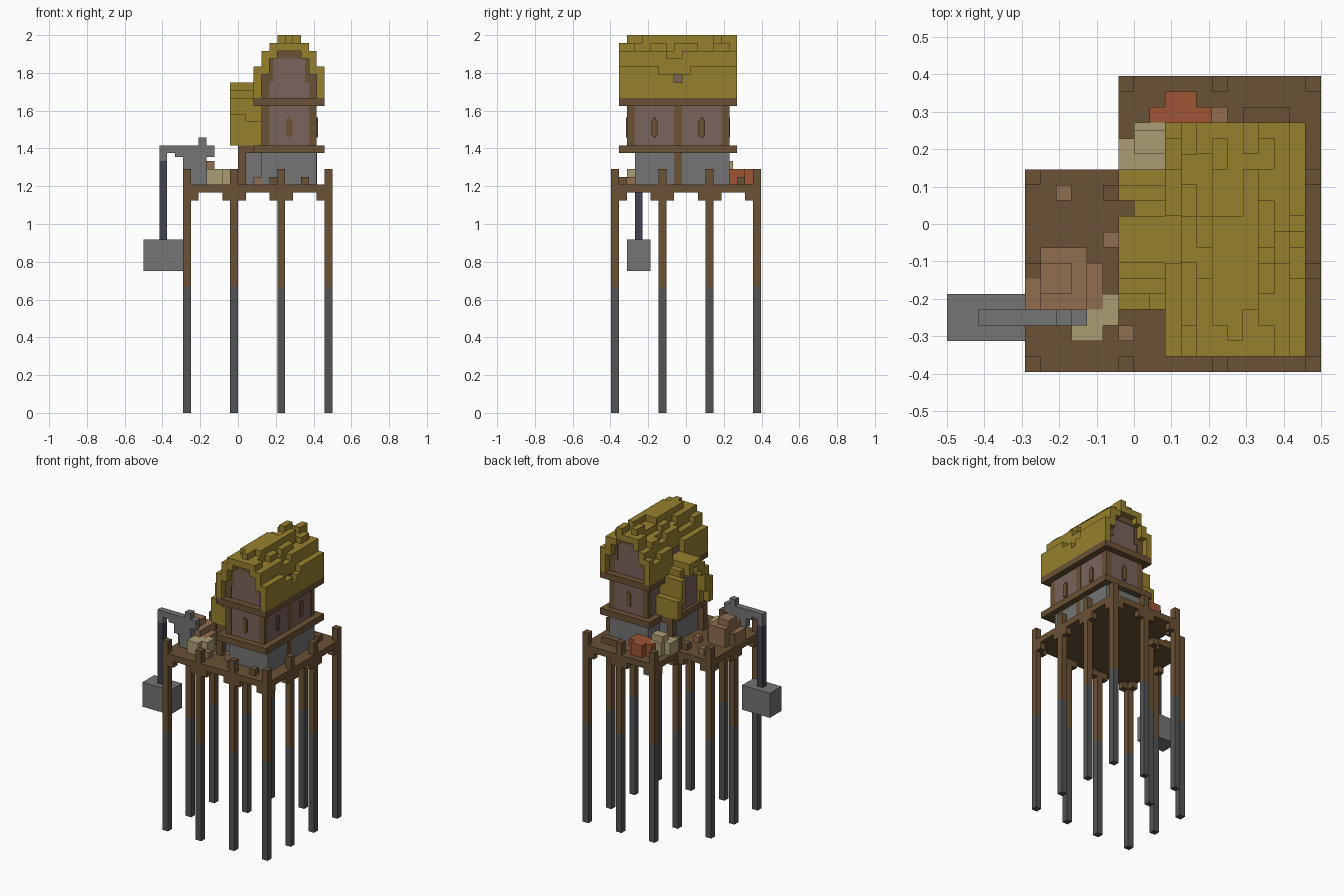
import bpy
import bmesh
import random
from mathutils import Matrix, Vector

random.seed(4)
U = 2 / 48  # one block
ORIGIN = Vector((-0.5, -9.5 * U, 0))

cube = bpy.data.objects.get("Cube")
if cube:
    bpy.data.objects.remove(cube)


def material(name, code):
    """Flat colour from an sRGB hex code."""
    srgb = [int(code[n:n + 2], 16) / 255 for n in (0, 2, 4)]
    colour = [((c + 0.055) / 1.055) ** 2.4 for c in srgb] + [1]
    mat = bpy.data.materials.new(name)
    mat.use_nodes = True
    mat.diffuse_color = colour
    mat.node_tree.nodes["Principled BSDF"].inputs["Base Color"].default_value = colour
    return mat


wood = material("brown wood", "6b5235")
footing = material("dark grey footing", "525456")
stone = material("grey stone", "757575")
plaster = material("mauve plaster", "7a635d")
thatch = material("ochre thatch", "96812d")
sacking = material("pale sand", "ab9d74")
crate = material("tan crate", "906d50")
brick = material("red orange", "9f5535")
rope = material("dark slate rope", "424250")


def part(name, mat, *boxes):
    """One object from blocks given as x, y, z ranges in grid units."""
    bm = bmesh.new()
    for x0, x1, y0, y1, z0, z1 in boxes:
        low, high = Vector((x0, y0, z0)), Vector((x1, y1, z1))
        size = (high - low) * U
        place = Matrix.Translation(ORIGIN + (low + high) / 2 * U)
        bmesh.ops.create_cube(bm, size=1, matrix=place @ Matrix.Diagonal((*size, 1)))
    mesh = bpy.data.meshes.new(name)
    bm.to_mesh(mesh)
    bm.free()
    mesh.materials.append(mat)
    obj = bpy.data.objects.new(name, mesh)
    bpy.context.collection.objects.link(obj)
    return obj


def ring(x0, x1, y0, y1, z):
    """Four beams, one block thick, around a rectangle."""
    return [(x0, x1, y0, y0 + 1, z, z + 1), (x0, x1, y1 - 1, y1, z, z + 1),
            (x0, x0 + 1, y0 + 1, y1 - 1, z, z + 1), (x1 - 1, x1, y0 + 1, y1 - 1, z, z + 1)]


# L-shaped deck
DECK, FLOOR = 28, 29
part("deck", wood, (5, 24, 0, 13, DECK, FLOOR), (11, 24, 13, 19, DECK, FLOOR))

# Stilts around the edge, with brackets along the edge beams
stilts = [(x, y) for x in (5, 11, 17, 23) for y in (0, 6, 12, 18)
          if (x, y) not in ((11, 6), (17, 6), (17, 12), (5, 18))]
edges = [((5, 0), (23, 0)), ((5, 0), (5, 12)), ((23, 0), (23, 18)),
         ((5, 12), (11, 12)), ((11, 12), (11, 18)), ((11, 18), (23, 18))]
brackets = []
for (ax, ay), (bx, by) in edges:
    for x, y in stilts:
        for dx, dy in ((1, 0), (-1, 0), (0, 1), (0, -1)):
            px, py = x + dx, y + dy
            on_edge = ax <= x <= bx and ay <= y <= by
            if on_edge and ax <= px <= bx and ay <= py <= by:
                brackets.append((px, px + 1, py, py + 1, DECK - 1, DECK))
part("stilt_footings", footing, *[(x, x + 1, y, y + 1, 0, 16) for x, y in stilts])
part("stilt_posts", wood, *[(x, x + 1, y, y + 1, 16, 31) for x, y in stilts])
part("stilt_brackets", wood, *brackets)

# Main house
part("house_base", stone, (15, 22, 3, 15, FLOOR, 33))
part("base_posts", wood, *[(x, x + 1.1, 8, 9, FLOOR, 33) for x in (14.95, 20.95)])
part("house_wall", plaster, (15.05, 21.95, 2.05, 14.95, 34, 39))
part("wall_posts", wood, *[(x, x + 1, y, y + 1, 34, 39) for x in (15, 21) for y in (2, 8, 14)])
part("house_floor", wood, (15, 22, 2, 15, 33, 34))
part("lower_beams", wood, *ring(14, 23, 1, 16, 33))
part("upper_beams", wood, *ring(14, 23, 1, 16, 39))
part("ceiling", wood, (15, 22, 2, 15, 39, 40))
part("gable", plaster, (16, 21, 2.1, 14.9, 40, 45), (17, 20, 2.1, 14.9, 45, 45.9))
arch = []
for y in (2, 14):
    arch += [(15, 16, y, y + 1, 40, 43), (21, 22, y, y + 1, 40, 43),
             (16, 16.5, y, y + 1, 42, 45), (20.5, 21, y, y + 1, 42, 45),
             (17, 20, y, y + 1, 45, 46)]
part("gable_arch", wood, *arch)

# Window slots, thin plates on the walls
T = 0.15
slots = []
for x in (15 - T, 21.95):
    for y in (5, 11):
        slots += [(x, x + T + .05, y + .1, y + .9, 35.2, 37.2),
                  (x, x + T + .05, y + .3, y + .7, 35, 37.5)]
for y in (2.05 - T, 14.95):
    slots += [(18.1, 18.9, y, y + T, 35.2, 37.2), (18.3, 18.7, y, y + T, 35, 37.5)]
part("window_slots", wood, *slots)

# Thatched roof: stepped shell with uneven courses
# columns outward from the ridge: underside, and possible tops
shell = [(46, (47, 48, 48)), (46, (47, 48, 48)), (45, (46, 47, 47)),
         (43, (45, 46, 46)), (40, (43, 44, 44))]
roof = []
for x in range(14, 23):
    under, tops = shell[abs(x - 18)]
    y = 1
    while y < 16:
        end = min(16, y + random.choice((1, 2, 2, 3)))
        top = random.choice(tops)
        if y == 1:
            top = min(max(tops), 47)
        if abs(x - 18) == 4 and 6 < y < 10:
            top -= 1
        roof.append((x, x + 1, y, end, under, top))
        y = end
part("main_roof", thatch, *roof)

# Side annex with its hooded roof
part("annex_base", stone, (13, 15, 5, 12, FLOOR, 33))
part("annex_posts", wood, *[(12, 13, y, y + 1, FLOOR, 33) for y in (4, 12)])
part("annex_beam", wood, (12, 15, 4, 13, 33, 34))
part("annex_wall", plaster, (12.5, 15, 5, 12, 34, 37), (12.5, 15, 6, 11, 37, 40))
part("annex_step", wood, (10, 13, 11, 12, FLOOR, FLOOR + 1))
hood = []
for y in range(4, 13):
    under, top = ((41, 42), (40, 42), (39, 41), (36, 40), (34, 37))[abs(y - 8)]
    front = random.choice((11, 11, 12)) if y not in (4, 8, 12) else 11
    hood += [(front, 15, y, y + 1, under, top), (12, 14, y, y + 1, under, top)]
    if abs(y - 8) == 3:
        hood.append((12, 15, y, y + 1, 34, 38))
part("annex_roof", thatch, *hood, (11, 13, 4, 5, 34, 38))

# Crane with hanging weight
part("crane", stone, (2, 9, 3, 4, 33, 34), (2, 3, 3, 4, 32, 33), (7, 8, 3, 4, 34, 35),
     (4, 9, 3, 4, 32.5, 33), (5, 8, 3, 4, 31, 33), (6, 8, 3, 4, FLOOR, 31))
part("crane_rope", rope, (2, 3, 3, 4, 22, 32))
part("crane_weight", stone, (0, 5, 2, 5, 18, 22))

# Cargo on the deck
part("crate_stack", crate, (5, 10, 4, 7, FLOOR, 31), (6, 9, 4, 8, FLOOR, 32),
     (6, 8, 5, 7, 32, 33))
part("small_crates", crate, *[(x, x + 1, y, y + 1, FLOOR, 30)
                              for x, y in ((7, 11), (10, 8), (11, 2), (17, 16), (14, 3))])
part("front_sacks", sacking, (8, 10, 2, 4, FLOOR, 31), (9, 11, 3, 5, FLOOR, 31))
part("back_sacks", sacking, (11, 14, 13, 15, FLOOR, 31), (12, 14, 13, 16, FLOOR, 31),
     (12, 14, 14, 15.5, 31, 32))
part("red_bundles", brick, (13, 17, 15, 17, FLOOR, 31), (14, 16, 17, 18, FLOOR, 31))
part("back_bench", wood, (19, 22, 16, 17, FLOOR, 30))
part("front_blocks", wood, (20, 21, 1, 2, FLOOR, 30), (16, 17, 1, 2, FLOOR, 30))
